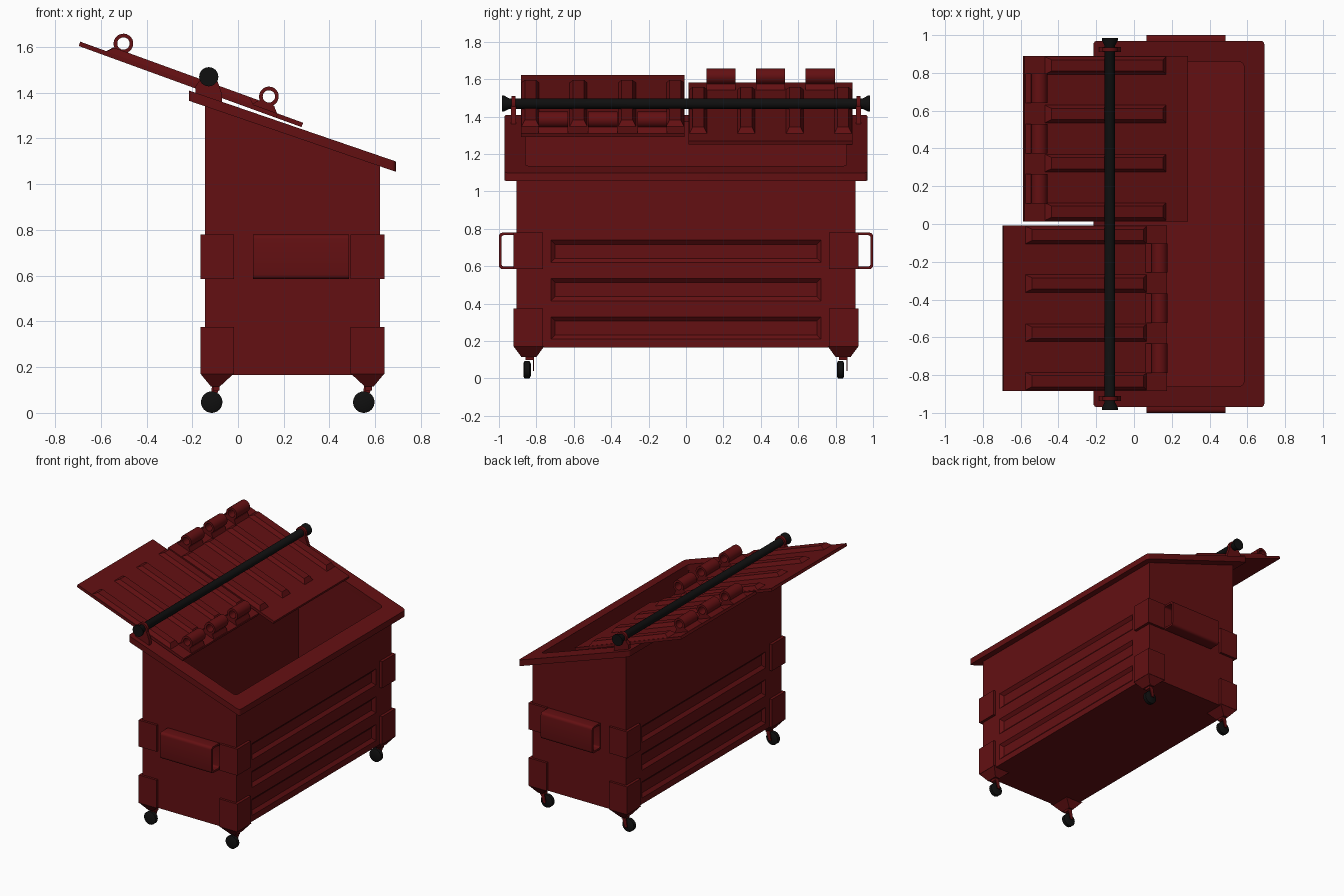
import bpy, bmesh
from math import sin, cos, pi, radians
from mathutils import Matrix, Vector

if "Cube" in bpy.data.objects:
    bpy.data.objects.remove(bpy.data.objects["Cube"])


def material(name, color, rough):
    m = bpy.data.materials.new(name)
    m.use_nodes = True
    m.diffuse_color = color
    b = m.node_tree.nodes["Principled BSDF"]
    b.inputs["Base Color"].default_value = color
    b.inputs["Roughness"].default_value = rough
    return m


RED = material("dark red paint", (0.125, 0.005, 0.006, 1), 0.6)
BLACK = material("black rubber", (0.005, 0.005, 0.005, 1), 0.7)
parts = []


def finish(name, bm, mat, matrix=None):
    if matrix:
        bm.transform(matrix)
    bmesh.ops.recalc_face_normals(bm, faces=bm.faces)
    me = bpy.data.meshes.new(name)
    bm.to_mesh(me)
    bm.free()
    me.materials.append(mat)
    ob = bpy.data.objects.new(name, me)
    bpy.context.collection.objects.link(ob)
    parts.append(ob)
    return ob


def loft_mesh(loops, caps=True):
    """Bridge equal loops; cap the ends, or join last to first."""
    bm = bmesh.new()
    rows = [[bm.verts.new(p) for p in lp] for lp in loops]
    pairs = list(zip(rows, rows[1:]))
    if caps:
        bm.faces.new(rows[0])
        bm.faces.new(rows[-1])
    else:
        pairs.append((rows[-1], rows[0]))
    n = len(rows[0])
    for a, b in pairs:
        for i in range(n):
            j = (i + 1) % n
            bm.faces.new((a[i], a[j], b[j], b[i]))
    bmesh.ops.recalc_face_normals(bm, faces=bm.faces)
    return bm


def loft(name, loops, mat=RED, caps=True, matrix=None):
    return finish(name, loft_mesh(loops, caps), mat, matrix)


def rect(x0, x1, y0, y1, r=0.0, seg=4):
    """Rectangle outline with optional rounded corners."""
    pts = []
    corners = ((x1, y1, -1, -1), (x0, y1, 1, -1), (x0, y0, 1, 1), (x1, y0, -1, 1))
    for k, (cx, cy, sx, sy) in enumerate(corners):
        if r == 0:
            pts.append((cx, cy))
            continue
        for i in range(seg + 1):
            a = pi / 2 * (k + i / seg)
            pts.append((cx + sx * r + r * cos(a), cy + sy * r + r * sin(a)))
    return pts


def flat(pts, z):
    return [(x, y, z) for x, y in pts]


def circle(r, y, cx=0, cz=0, n=24):
    return [(cx + r * cos(2 * pi * i / n), y, cz + r * sin(2 * pi * i / n)) for i in range(n)]


def lathe(name, stations, cx, cz, mat, y=0):
    return loft(name, [circle(r, y + dy, cx, cz) for dy, r in stations], mat)


def slope(pts, drop=0.0):
    """Lay an outline on the sloping top plane."""
    return [(x, y, 1.41 - 0.343 * (x + 0.215) - drop) for x, y in pts]


# Hollow container with sloping top
X0, X1, Y, FLOOR = -0.145, 0.62, 0.905, 0.165
MID = (X0 + X1) / 2
outer = rect(X0, X1, -Y, Y)
inner = rect(-0.11, 0.585, -0.862, 0.862)
bm = loft_mesh([flat(outer, FLOOR), slope(outer, 0.01), slope(inner, 0.01), flat(inner, 0.2)])


def long_sides():
    bm.normal_update()
    return [f for f in bm.faces if abs(f.normal.x) > 0.9
            and abs(abs(f.calc_center_median().x - MID) - (X1 - X0) / 2) < 0.005]


# Recessed grooves on both long sides
grooves = [(0.21, 0.33), (0.415, 0.535), (0.62, 0.74)]
cuts = [((0, s * 0.722, 0), (0, 1, 0)) for s in (-1, 1)]
cuts += [((0, 0, z), (0, 0, 1)) for g in grooves for z in g]
for co, no in cuts:
    fs = long_sides()
    geom = fs + list({e for f in fs for e in f.edges}) + list({v for f in fs for v in f.verts})
    bmesh.ops.bisect_plane(bm, geom=geom, plane_co=co, plane_no=no)
chosen = []
for f in long_sides():
    c = f.calc_center_median()
    if abs(c.y) < 0.7 and any(a < c.z < b for a, b in grooves):
        chosen.append(f)
bmesh.ops.inset_individual(bm, faces=chosen, thickness=0.032, depth=-0.02)
finish("container_body", bm, RED)

# Rim around the opening
rim_out = rect(-0.215, 0.69, -0.97, 0.97, 0.02)
rim_in = rect(-0.107, 0.582, -0.859, 0.859, 0.025)
loft("top_rim", [slope(rim_out, 0.045), slope(rim_out), slope(rim_in), slope(rim_in, 0.045)], caps=False)


def corner_matrix(sx, sy):
    return Matrix.Translation((MID, 0, 0)) @ Matrix.Diagonal((sx, sy, 1, 1)) @ Matrix.Translation((-MID, 0, 0))


# Corner plates, feet and casters
ell = [(-0.165, -0.922), (-0.018, -0.922), (-0.018, -0.89), (-0.13, -0.89), (-0.13, -0.765), (-0.165, -0.765)]
for sx, side in ((1, "back"), (-1, "front")):
    for sy, end in ((1, "right"), (-1, "left")):
        M = corner_matrix(sx, sy)
        tag = side + "_" + end
        loft("upper_corner_plate_" + tag, [flat(ell, 0.585), flat(ell, 0.78)], matrix=M)
        loft("lower_corner_plate_" + tag, [flat(ell, 0.17), flat(ell, 0.375)], matrix=M)
        loft("corner_foot_" + tag, [flat(rect(-0.165, -0.018, -0.922, -0.758), 0.172),
                                    flat(rect(-0.118, -0.08, -0.88, -0.80), 0.115)], matrix=M)
        stem = M @ Vector((-0.095, -0.838, 0))
        sxp, syp = stem.x, stem.y
        lathe("caster_wheel_" + tag, [(-0.02, 0.034), (-0.013, 0.047), (0.013, 0.047), (0.02, 0.034)],
              sxp - 0.02, 0.047, BLACK, syp - 0.012)
        loft("caster_fork_" + tag, [[(sxp - 0.03, y, 0.04), (sxp - 0.008, y, 0.04),
                                     (sxp + 0.016, y, 0.12), (sxp - 0.018, y, 0.12)]
                                    for y in (syp + 0.019, syp + 0.026)])
        loft("caster_stem_" + tag, [flat(rect(sxp - 0.015, sxp + 0.015, syp - 0.02, syp + 0.026), z)
                                    for z in (0.098, 0.118)])

# Fork pockets: tubes open along x
for s, end in ((-1, "right"), (1, "left")):
    po = rect(0.895, 1.0, 0.585, 0.78, 0.02)
    pi_ = rect(0.91, 0.986, 0.599, 0.766, 0.012)
    loft("fork_pocket_" + end, [[(x, s * a, b) for a, b in pts] for pts, x in
                                ((po, 0.065), (po, 0.485), (pi_, 0.485), (pi_, 0.065))], caps=False)

# Hinge bar with flared ends and its brackets
BX, BZ = -0.128, 1.47
lathe("hinge_bar", [(-0.985, 0.042), (-0.972, 0.042), (-0.945, 0.028),
                    (0.945, 0.028), (0.972, 0.042), (0.985, 0.042)], BX, BZ, BLACK)
for s, end in ((-1, "right"), (1, "left")):
    lathe("bar_collar_" + end, [(-0.011, 0.04), (0.011, 0.04)], BX, BZ, RED, s * 0.923)
    prof = [(-0.185, 1.385), (-0.07, 1.345), (-0.07, 1.395), (-0.093, 1.46), (-0.163, 1.46), (-0.185, 1.43)]
    loft("bar_bracket_" + end, [[(x, s * 0.923 + d, z) for x, z in prof] for d in (-0.013, 0.013)])


# Lids with stiffening ribs and hinge loops
def lid(name, loc, turn):
    M = Matrix.Translation(loc) @ Matrix.Rotation(radians(20), 4, "Y") @ Matrix.Rotation(turn, 4, "Z")
    sheet = rect(-0.46, 0.46, -0.438, 0.438)
    loft(name + "_panel", [flat(sheet, -0.02), flat(sheet, 0)], matrix=M)
    for i, v in enumerate((-0.387, -0.13, 0.13, 0.387)):
        loft(f"{name}_rib_{i + 1}", [flat(rect(-0.34, 0.348, v - 0.048, v + 0.048), -0.002),
                                    flat(rect(-0.31, 0.318, v - 0.03, v + 0.03), 0.026)], matrix=M)
    for i, v in enumerate((-0.265, 0, 0.265)):
        a, b = v - 0.078, v + 0.078
        loops = [circle(r, y, 0.397, 0.057) for r, y in ((0.043, a), (0.043, b), (0.027, b), (0.027, a))]
        loft(f"{name}_loop_{i + 1}", loops, caps=False, matrix=M)
        foot = [(0.337, -0.002), (0.457, -0.002), (0.432, 0.027), (0.362, 0.027)]
        loft(f"{name}_loop_foot_{i + 1}", [[(u, y, w) for u, w in foot] for y in (a, b)], matrix=M)


lid("right_lid", (-0.2575, -0.445, 1.466), 0)
lid("left_lid", (-0.1475, 0.4525, 1.426), pi)

# Smooth round parts, keep edges sharp
bpy.ops.object.select_all(action="DESELECT")
for ob in parts:
    ob.select_set(True)
bpy.context.view_layer.objects.active = parts[0]
bpy.ops.object.shade_smooth_by_angle(angle=radians(30))
